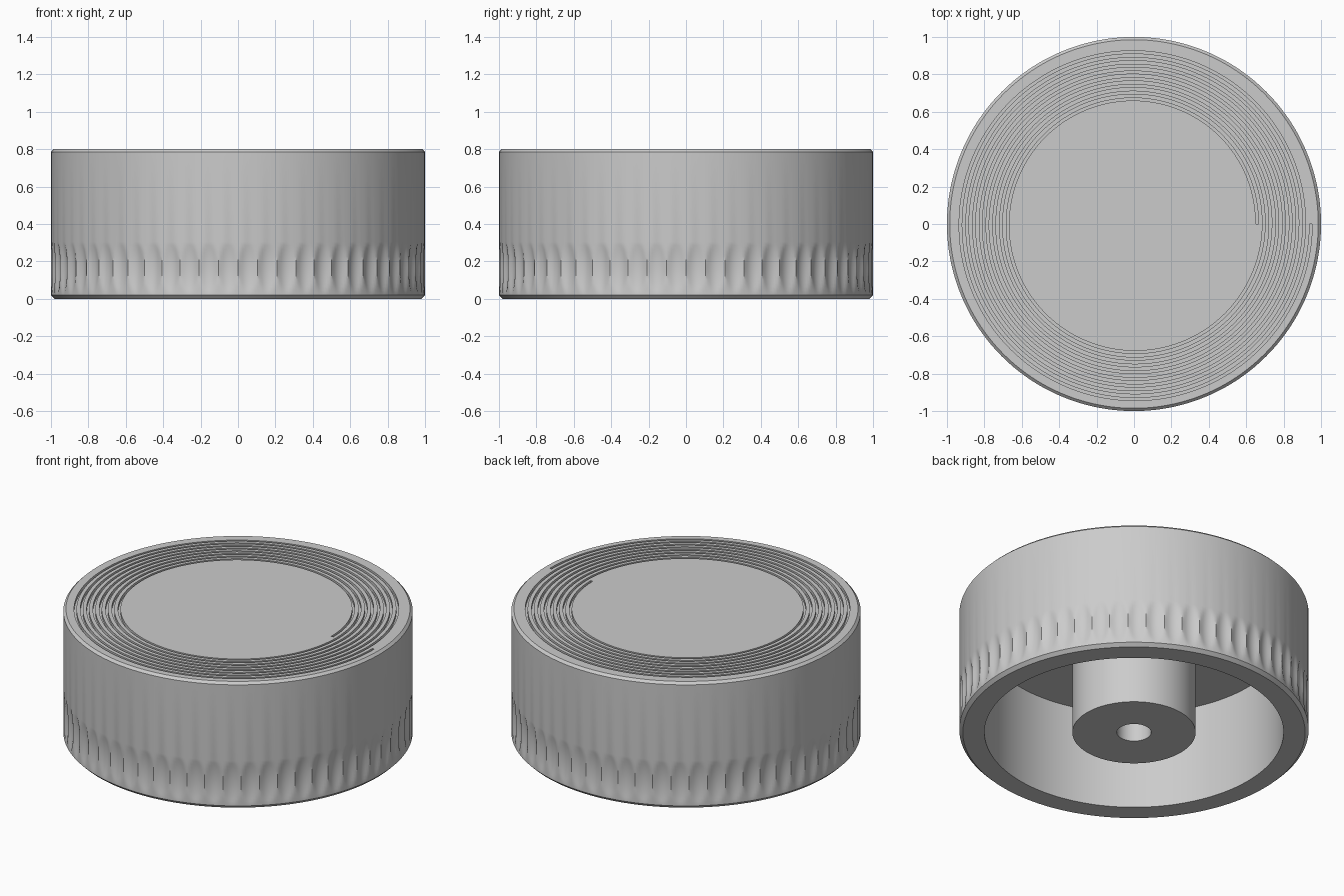
import bpy, bmesh, math

if "Cube" in bpy.data.objects:
    bpy.data.objects.remove(bpy.data.objects["Cube"])

COLS = 480            # angular steps
FLUTES = 60           # shallow scallops around the lower wall
FLUTE_MID, FLUTE_HALF, FLUTE_DEPTH = 0.165, 0.14, 0.016
TURNS, PITCH = 8, 0.036   # spiral groove on the top
GROOVE_R, GROOVE_W, GROOVE_D = 0.651, 0.014, 0.02
TOP = 0.8


def wall_radius(angle, z):
    """Outer wall with oval scallops pressed into it."""
    v = ((angle * FLUTES / (2 * math.pi)) % 1.0 - 0.5) / 0.48
    u = (z - FLUTE_MID) / FLUTE_HALF
    return 1.0 - FLUTE_DEPTH * max(0.0, 1 - u * u - v * v)


def profile(i):
    """Radial section (r, z) from top centre, over the wall, to the bore."""
    t = i / COLS
    pts = [(0, TOP)]
    for k in range(TURNS):
        a = GROOVE_R + PITCH * (k + t)
        b = a + GROOVE_W
        pts += [(a, TOP), (a, TOP - GROOVE_D), (b, TOP - GROOVE_D), (b, TOP)]
    pts += [(0.985, TOP), (1.0, TOP - 0.015)]
    for s in range(15):
        z = FLUTE_MID + FLUTE_HALF * (1 - s / 7)
        pts.append((wall_radius(2 * math.pi * t, z), z))
    # bottom chamfer, rim, cavity, central boss and blind bore
    pts += [(1.0, 0.02), (0.98, 0), (0.856, 0), (0.856, 0.62), (0.353, 0.62),
            (0.353, 0), (0.098, 0), (0.098, 0.5), (0, 0.5)]
    return pts


bm = bmesh.new()
rows = []
for i in range(COLS + 1):
    ang = 2 * math.pi * i / COLS
    c, s = math.cos(ang), math.sin(ang)
    rows.append([bm.verts.new((r * c, r * s, z)) for r, z in profile(i)])

# skin between neighbouring sections (triangles at the poles)
last = len(rows[0]) - 2
for a, b in zip(rows, rows[1:]):
    for j in range(last + 1):
        if j == 0:
            bm.faces.new((a[0], a[1], b[1]))
        elif j == last:
            bm.faces.new((a[j], a[j + 1], b[j]))
        else:
            bm.faces.new((a[j], a[j + 1], b[j + 1], b[j]))

# end walls of the spiral groove
bm.faces.new(rows[0][1:5][::-1])
n = 1 + 4 * (TURNS - 1)
bm.faces.new(rows[-1][n:n + 4])
bmesh.ops.remove_doubles(bm, verts=bm.verts[:], dist=1e-5)

mesh = bpy.data.meshes.new("knob_body")
bm.to_mesh(mesh)
bm.free()
knob = bpy.data.objects.new("knob_body", mesh)
bpy.context.collection.objects.link(knob)
bpy.context.view_layer.objects.active = knob
knob.select_set(True)
bpy.ops.object.shade_smooth_by_angle(angle=math.radians(30))
